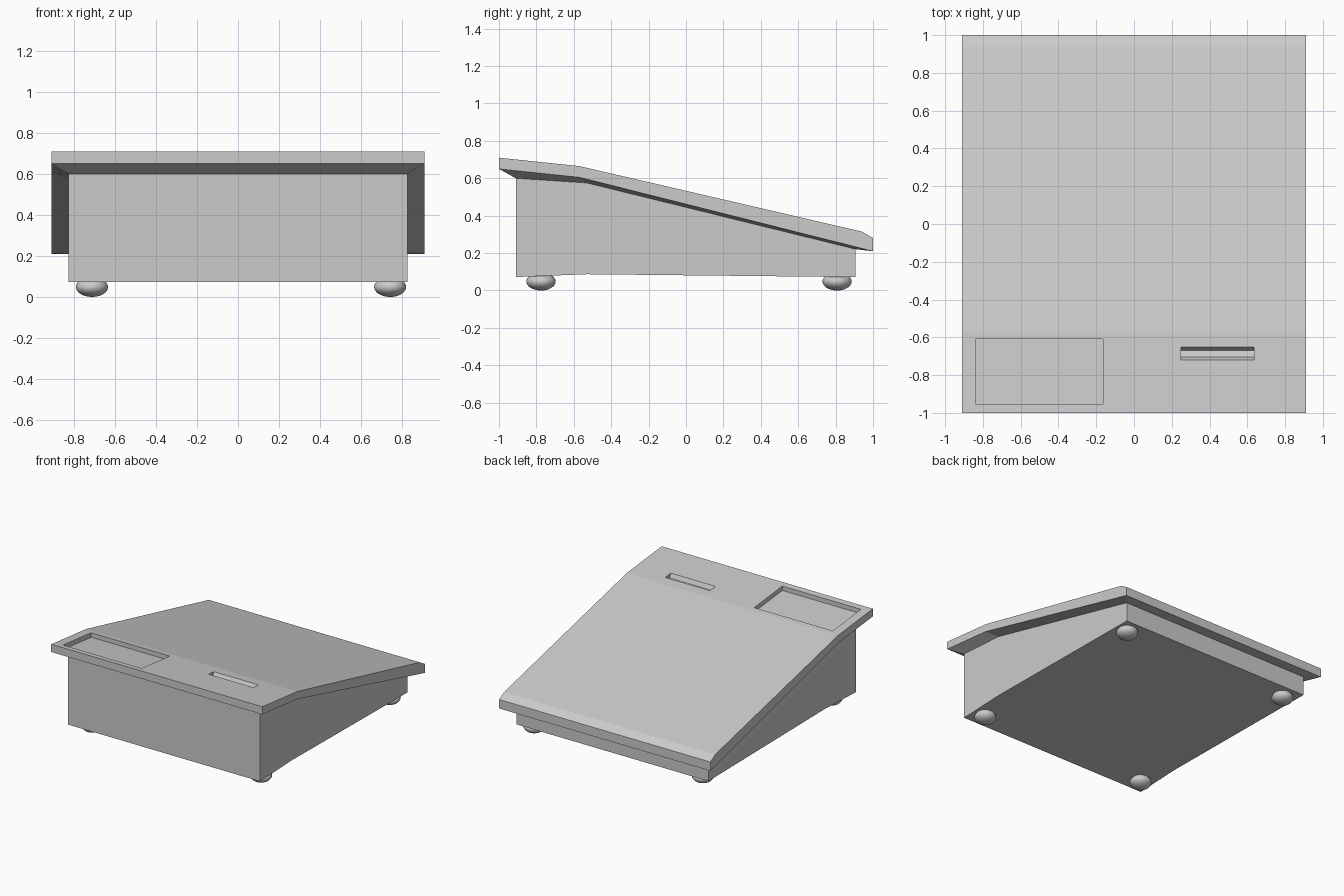
import bpy
import bmesh

if "Cube" in bpy.data.objects:
    bpy.data.objects.remove(bpy.data.objects["Cube"])


def make_object(name, bm):
    bmesh.ops.recalc_face_normals(bm, faces=bm.faces[:])
    mesh = bpy.data.meshes.new(name)
    bm.to_mesh(mesh)
    bm.free()
    obj = bpy.data.objects.new(name, mesh)
    bpy.context.collection.objects.link(obj)
    return obj


def loft(name, levels):
    """Stack closed levels; each is (half width, [(y, z) stations front to back])."""
    bm = bmesh.new()
    rings, n = [], len(levels[0][1])
    for w, pts in levels:
        left = [bm.verts.new((-w, y, z)) for y, z in pts]
        right = [bm.verts.new((w, y, z)) for y, z in pts]
        rings.append(left + right[::-1])
    m = 2 * n
    for a, b in zip(rings, rings[1:]):
        for i in range(m):
            j = (i + 1) % m
            bm.faces.new((a[i], a[j], b[j], b[i]))
    for r in (rings[0], rings[-1]):
        for i in range(n - 1):
            bm.faces.new((r[i], r[i + 1], r[m - 2 - i], r[m - 1 - i]))
    return make_object(name, bm)


def prism(name, x0, x1, profile):
    """Extrude a (y, z) profile along x."""
    bm = bmesh.new()
    face = bm.faces.new([bm.verts.new((x0, y, z)) for y, z in profile])
    ext = bmesh.ops.extrude_face_region(bm, geom=[face])
    verts = [v for v in ext["geom"] if isinstance(v, bmesh.types.BMVert)]
    bmesh.ops.translate(bm, verts=verts, vec=(x1 - x0, 0, 0))
    return make_object(name, bm)


def deck(y, depth=0.0):
    """Point on the shallow front deck, sunk by depth."""
    return (y, 0.71 - 0.1047 * (y + 1) - depth)


# Housing: base, underside flare, overhanging lid edge and sloped top
housing = loft("housing", [
    (0.827, [(-0.91, 0.072), (-0.53, 0.087), (0.87, 0.072), (0.905, 0.072)]),
    (0.827, [(-0.91, 0.60), (-0.53, 0.575), (0.87, 0.23), (0.905, 0.221)]),
    (0.91, [(-1, 0.65), (-0.57, 0.605), (0.94, 0.225), (1, 0.21)]),
    (0.91, [(-1, 0.71), (-0.57, 0.665), (0.94, 0.315), (1, 0.28)]),
])

# Display recess and card slot cut into the front deck
cutters = [
    prism("display_cutter", -0.84, -0.163,
          [deck(-0.953, 0.035), deck(-0.608, 0.035), deck(-0.608, -0.1), deck(-0.953, -0.1)]),
    prism("slot_cutter", 0.25, 0.635,
          [deck(-0.72), deck(-0.705, 0.03), deck(-0.67, 0.035), deck(-0.652),
           deck(-0.652, -0.1), deck(-0.72, -0.1)]),
]
bpy.context.view_layer.objects.active = housing
for cutter in cutters:
    cutter.hide_render = True
    mod = housing.modifiers.new(cutter.name, 'BOOLEAN')
    mod.operation = 'DIFFERENCE'
    mod.solver = 'EXACT'
    mod.object = cutter
    bpy.ops.object.modifier_apply(modifier=mod.name)
    bpy.data.objects.remove(cutter)

# Rounded rubber feet
for x, side in ((-0.712, "left"), (0.742, "right")):
    for y, end in ((-0.775, "front"), (0.808, "back")):
        bpy.ops.mesh.primitive_uv_sphere_add(segments=32, ring_count=16, radius=1,
                                             location=(x, y, 0.048))
        foot = bpy.context.object
        foot.name = f"foot_{end}_{side}"
        foot.scale = (0.078, 0.078, 0.048)
        bpy.ops.object.shade_smooth()
